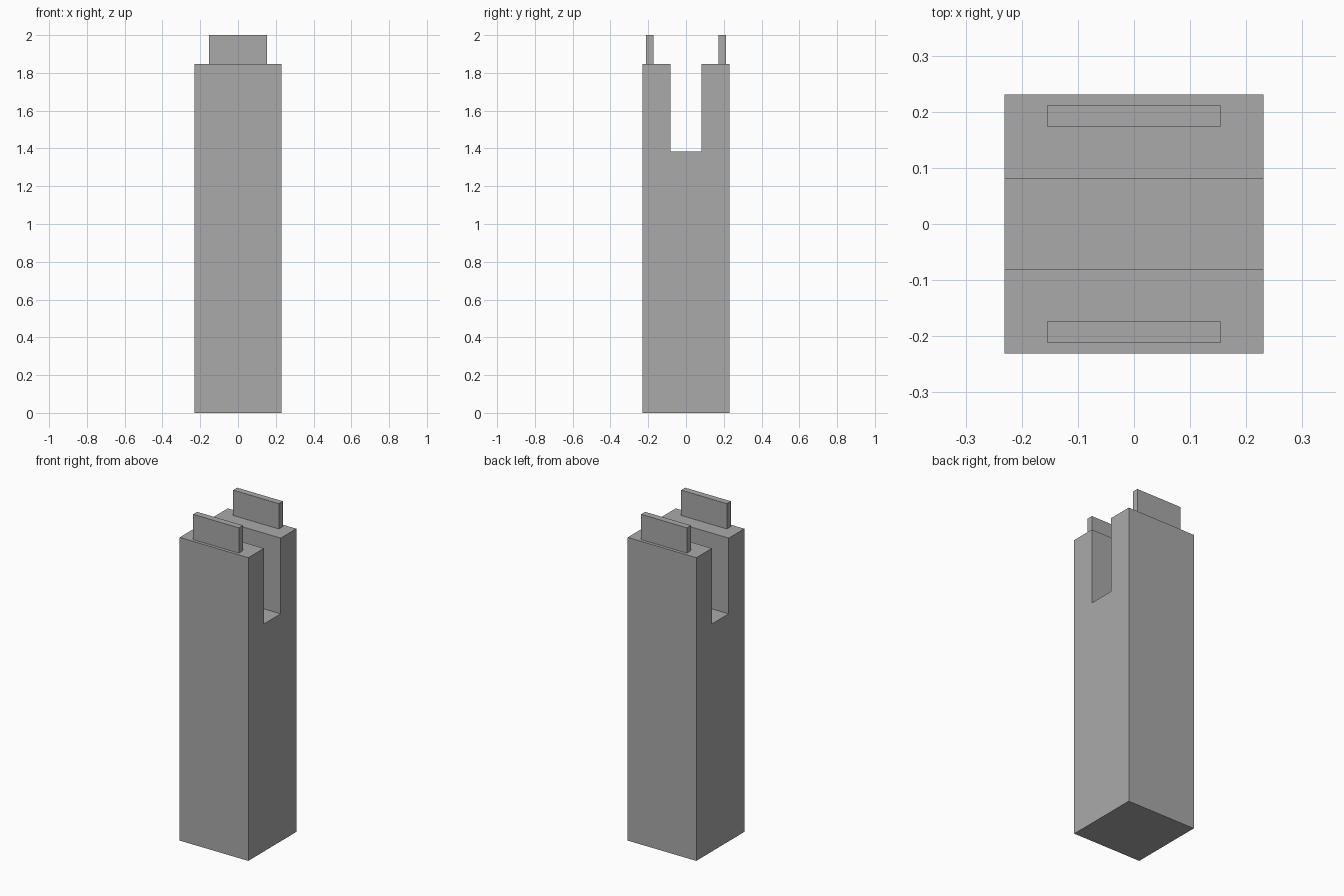
import bpy
import bmesh
from mathutils import Vector

cube = bpy.data.objects.get("Cube")
if cube:
    bpy.data.objects.remove(cube, do_unlink=True)

HALF = 0.231       # half width of the post
SLOT = 0.081       # half width of the slot
SLOT_Z = 1.385     # slot floor
SHOULDER_Z = 1.846 # top of the prongs
TOP_Z = 2.0        # top of the tenons

grey = bpy.data.materials.new("plain grey")
grey.use_nodes = True
colour = (0.4, 0.4, 0.4, 1.0)
grey.diffuse_color = colour
grey.node_tree.nodes["Principled BSDF"].inputs["Base Color"].default_value = colour


def extrude_profile(name, profile, half_x):
    """Extrude a (y, z) outline along x, centred on x = 0."""
    bm = bmesh.new()
    face = bm.faces.new([bm.verts.new((-half_x, y, z)) for y, z in profile])
    result = bmesh.ops.extrude_face_region(bm, geom=[face])
    moved = [v for v in result["geom"] if isinstance(v, bmesh.types.BMVert)]
    bmesh.ops.translate(bm, verts=moved, vec=Vector((2 * half_x, 0, 0)))
    bmesh.ops.recalc_face_normals(bm, faces=bm.faces)
    mesh = bpy.data.meshes.new(name)
    bm.to_mesh(mesh)
    bm.free()
    mesh.materials.append(grey)
    obj = bpy.data.objects.new(name, mesh)
    bpy.context.collection.objects.link(obj)
    return obj


# Square post with an open slot running side to side
right_half = [(HALF, 0), (HALF, SHOULDER_Z), (SLOT, SHOULDER_Z), (SLOT, SLOT_Z)]
left_half = [(-y, z) for y, z in reversed(right_half)]
extrude_profile("slotted_post", right_half + left_half, HALF)

# Thin tenon standing on each prong
for name, side in (("front_tenon", -1), ("back_tenon", 1)):
    inner, outer = side * 0.173, side * 0.212
    extrude_profile(name, [(inner, SHOULDER_Z), (outer, SHOULDER_Z),
                           (outer, TOP_Z), (inner, TOP_Z)], 0.154)
